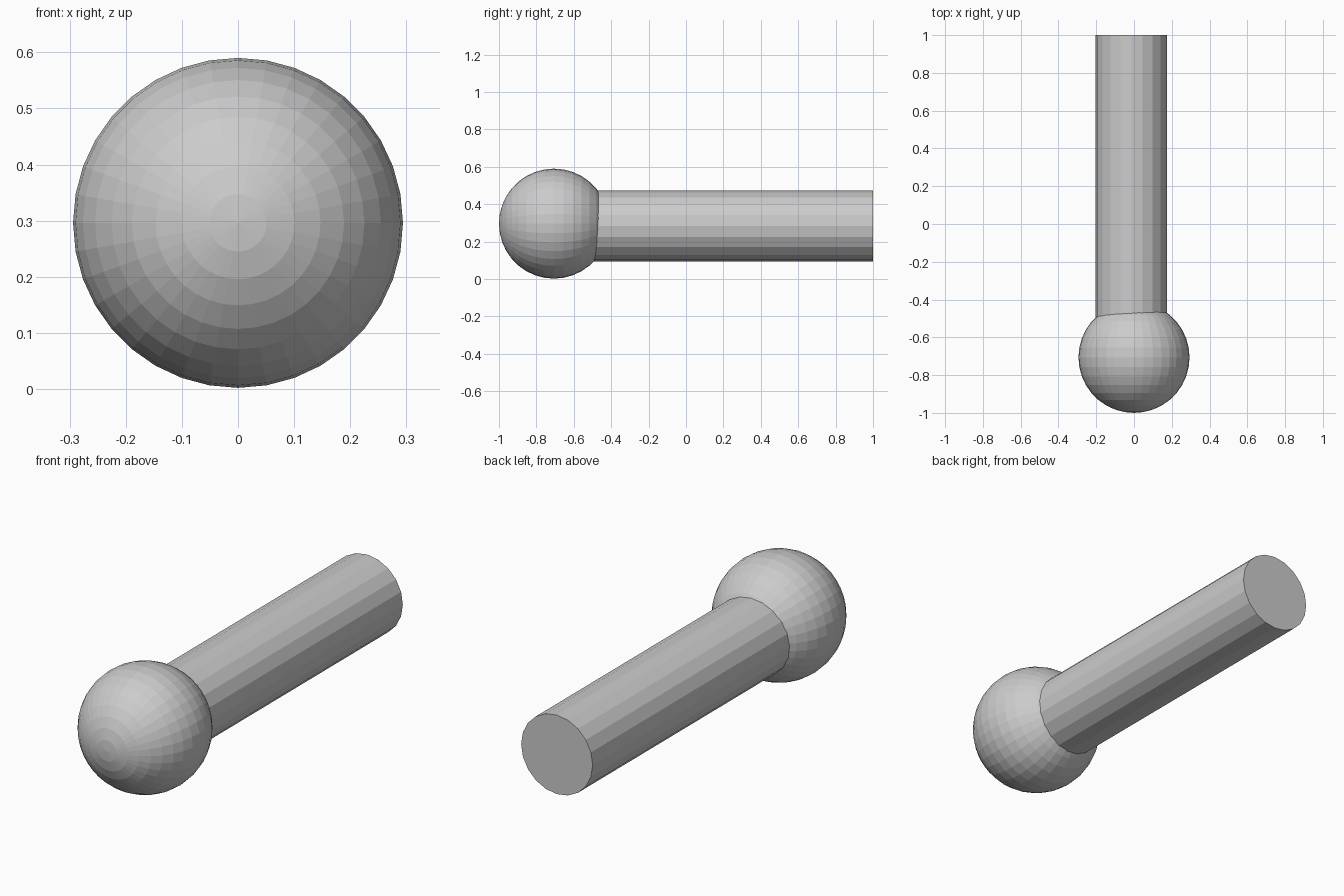
import bpy
from math import pi

if "Cube" in bpy.data.objects:
    bpy.data.objects.remove(bpy.data.objects["Cube"])

# Ball head, pole along y
bpy.ops.mesh.primitive_uv_sphere_add(
    segments=36, ring_count=18, radius=0.294,
    location=(0, -0.706, 0.296), rotation=(pi / 2, 0, 0))
ball = bpy.context.object
ball.name = "ball_head"

# Twenty-sided rod, slightly off-centre, sunk into the ball
start, end = -0.6, 1.0
bpy.ops.mesh.primitive_cylinder_add(
    vertices=20, radius=0.19, depth=end - start,
    location=(-0.014, (start + end) / 2, 0.283), rotation=(pi / 2, 0, 0))
rod = bpy.context.object
rod.name = "rod"
